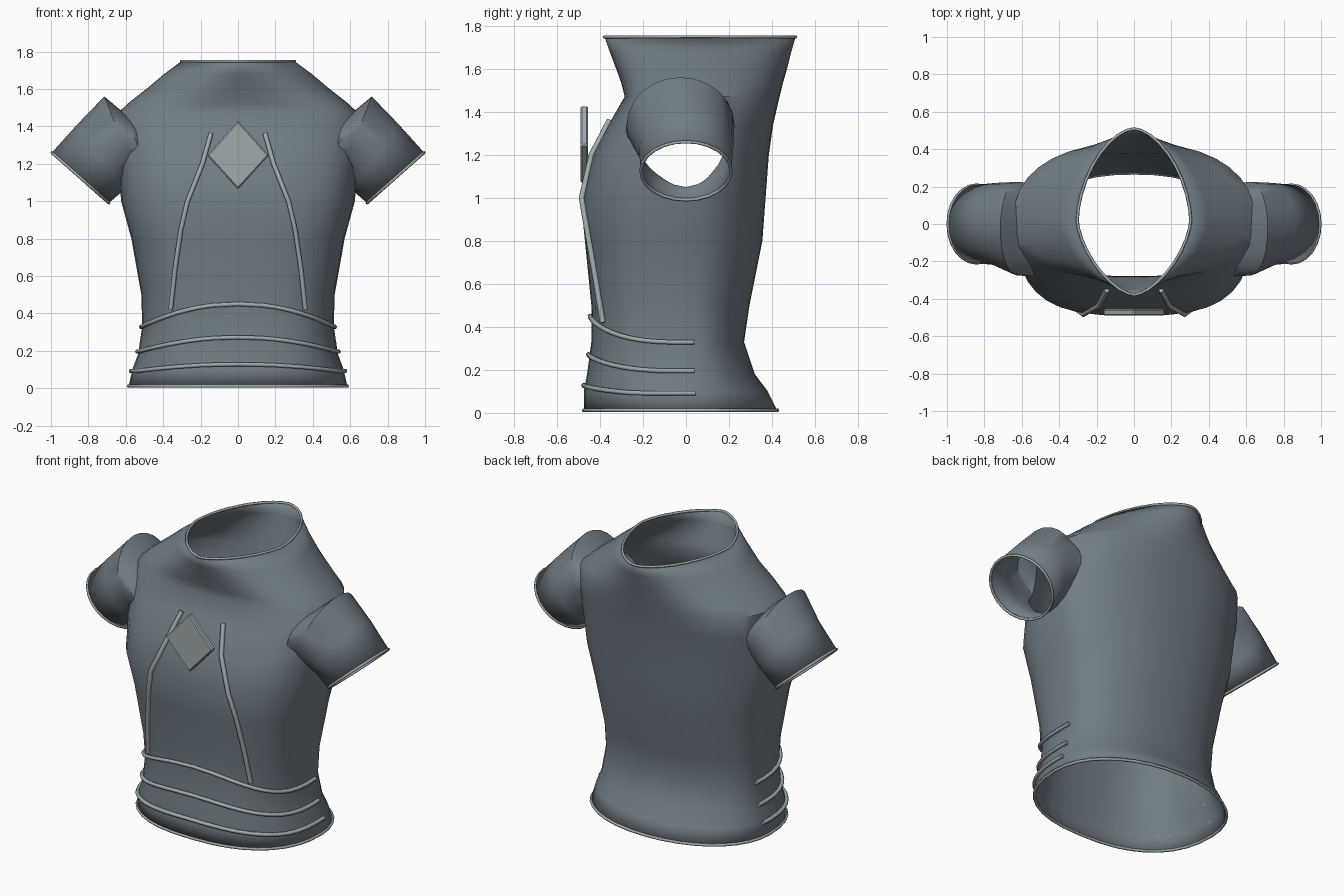
import bpy, bmesh, math
from mathutils import Vector

if "Cube" in bpy.data.objects:
    bpy.data.objects.remove(bpy.data.objects["Cube"])


def material(name, rgb):
    m = bpy.data.materials.new(name)
    m.diffuse_color = (*rgb, 1)
    m.use_nodes = True
    m.node_tree.nodes["Principled BSDF"].inputs["Base Color"].default_value = m.diffuse_color
    return m


CLOTH = material("slate cloth", (0.165, 0.205, 0.235))
TRIM = material("grey trim", (0.35, 0.41, 0.415))


def smooth(ob, angle=40):
    bpy.ops.object.select_all(action='DESELECT')
    bpy.context.view_layer.objects.active = ob
    ob.select_set(True)
    bpy.ops.object.shade_smooth_by_angle(angle=math.radians(angle))


def add(name, bm, mat):
    me = bpy.data.meshes.new(name)
    bmesh.ops.recalc_face_normals(bm, faces=bm.faces)
    bm.to_mesh(me)
    bm.free()
    ob = bpy.data.objects.new(name, me)
    bpy.context.collection.objects.link(ob)
    me.materials.append(mat)
    return ob


def loft(name, rings):
    """Closed solid through rings of points."""
    bm = bmesh.new()
    vs = [[bm.verts.new(p) for p in r] for r in rings]
    n = len(rings[0])
    for a, b in zip(vs, vs[1:]):
        for i in range(n):
            bm.faces.new((a[i], a[(i + 1) % n], b[(i + 1) % n], b[i]))
    for r in (vs[0], vs[-1]):
        bm.faces.new(r)
    return add(name, bm, CLOTH)


def tube(name, pts, radius, closed=False):
    cu = bpy.data.curves.new(name, 'CURVE')
    cu.dimensions = '3D'
    cu.bevel_depth = radius
    cu.bevel_resolution = 1
    cu.use_fill_caps = True
    sp = cu.splines.new('POLY')
    sp.points.add(len(pts) - 1)
    for q, p in zip(sp.points, pts):
        q.co = (*p, 1)
    sp.use_cyclic_u = closed
    cu.materials.append(TRIM)
    ob = bpy.data.objects.new(name, cu)
    bpy.context.collection.objects.link(ob)
    return ob


# Torso sections: height, half width, front y, back y, widest y,
# front squareness, back squareness
SECT = [
    (0.01, 0.585, -0.475, 0.425, 0.00, 2.4, 2.1), (0.10, 0.565, -0.475, 0.38, 0.00, 2.5, 2.1),
    (0.18, 0.535, -0.46, 0.32, 0.00, 2.6, 2.2), (0.33, 0.512, -0.44, 0.27, 0.00, 2.8, 2.3),
    (0.50, 0.517, -0.44, 0.295, 0.00, 3.0, 2.3), (0.80, 0.57, -0.47, 0.355, 0.00, 3.0, 2.3),
    (1.00, 0.625, -0.49, 0.37, 0.00, 3.0, 2.3), (1.20, 0.64, -0.435, 0.385, 0.00, 2.9, 2.4),
    (1.34, 0.645, -0.36, 0.405, 0.00, 2.8, 2.5), (1.47, 0.645, -0.285, 0.435, 0.02, 2.7, 2.3),
    (1.53, 0.58, -0.30, 0.45, 0.02, 2.4, 2.1), (1.60, 0.49, -0.325, 0.47, 0.02, 2.0, 1.95),
    (1.68, 0.395, -0.355, 0.49, 0.02, 1.75, 1.8), (1.75, 0.30, -0.38, 0.51, 0.02, 1.55, 1.7),
]


def section(z):
    for a, b in zip(SECT, SECT[1:]):
        if z <= b[0]:
            t = max(0, (z - a[0]) / (b[0] - a[0]))
            return [u + (v - u) * t for u, v in zip(a, b)]
    return SECT[-1]


def on_torso(z, ang, out=0.0):
    _, w, yf, yb, ym, nf, nb = section(z)
    c, s = math.cos(ang), math.sin(ang)
    n = nb if s > 0 else nf
    x = math.copysign(abs(c) ** (2 / n), c) * (w + out)
    d = (yb - ym if s > 0 else ym - yf) + out
    return Vector((x, ym + math.copysign(abs(s) ** (2 / n), s) * d, z))


SEG = 36
ANG = [2 * math.pi * i / SEG for i in range(SEG)]
shirt = loft("shirt", [[on_torso(s[0], a) for a in ANG] for s in SECT])


# Sleeves: top and bottom point (x, z), centre y, half depth
SLEEVE = [
    ((0.50, 1.42), (0.42, 1.20), -0.02, 0.17), ((0.62, 1.48), (0.47, 1.16), -0.03, 0.25),
    ((0.715, 1.56), (0.54, 1.12), -0.025, 0.25), ((0.86, 1.41), (0.61, 1.06), 0.0, 0.22),
    ((0.995, 1.26), (0.69, 0.99), 0.0, 0.21),
]


def sleeve_ring(side, top, bot, yc, d, n=24):
    pts = []
    for i in range(n):
        a = 2 * math.pi * i / n
        k = 0.5 + 0.5 * math.cos(a)
        pts.append(Vector((side * (bot[0] + (top[0] - bot[0]) * k),
                           yc + d * math.sin(a), bot[1] + (top[1] - bot[1]) * k)))
    return pts


# Join the sleeves to the torso as solids
helpers = []
for side, label in ((1, "left"), (-1, "right")):
    sl = loft(label + "_sleeve_solid", [sleeve_ring(side, *r) for r in SLEEVE])
    sl.hide_render = True
    helpers.append(sl)
    mod = shirt.modifiers.new(label, 'BOOLEAN')
    mod.operation = 'UNION'
    mod.solver = 'EXACT'
    mod.object = sl
    tube(label + "_cuff_trim", sleeve_ring(side, *SLEEVE[-1]), 0.008, True)

dg = bpy.context.evaluated_depsgraph_get()
joined = bpy.data.meshes.new_from_object(shirt.evaluated_get(dg))
shirt.modifiers.clear()
shirt.data = joined
for h in helpers:
    bpy.data.objects.remove(h)

# Open the neck, hem and cuffs by removing the flat end caps
cuff_n = Vector((0.27, 0, -0.305)).normalized()
bm = bmesh.new()
bm.from_mesh(joined)
bm.normal_update()
caps = []
for f in bm.faces:
    c = f.calc_center_median()
    p = Vector((abs(c.x), c.y, c.z))
    cuff = abs((p - Vector((0.8425, 0, 1.125))).dot(cuff_n)) < 0.004 and p.x > 0.65 \
        and abs(Vector((abs(f.normal.x), 0, f.normal.z)).dot(cuff_n)) > 0.95
    if cuff or (abs(f.normal.z) > 0.99 and (c.z < 0.015 or c.z > 1.745)):
        caps.append(f)
bmesh.ops.delete(bm, geom=caps, context='FACES')
bm.to_mesh(joined)
bm.free()
smooth(shirt, 45)
sol = shirt.modifiers.new("thickness", 'SOLIDIFY')
sol.thickness = 0.006
sol.offset = -1

# Neck and hem piping
tube("neck_trim", [on_torso(1.748, a) for a in ANG], 0.008, True)
tube("hem_trim", [on_torso(0.012, a) for a in ANG], 0.009, True)

# Waist bands arching over the front, ending at the sides
for i, (zc, zs) in enumerate(((0.45, 0.32), (0.272, 0.195), (0.128, 0.092))):
    pts = []
    for k in range(25):
        a = math.pi - 0.1 + (math.pi + 0.2) * k / 24
        p = on_torso(zs, a)
        z = zs + (zc - zs) * max(0, 1 - (p.x / 0.53) ** 2)
        pts.append(on_torso(z, a, 0.006))
    tube("waist_band_%d" % (i + 1), pts, 0.012)

# Curved ribs resting on the chest
RIB = [(0.145, 1.36), (0.19, 1.20), (0.27, 1.0), (0.305, 0.85), (0.335, 0.65), (0.36, 0.42)]
for side, label in ((1, "left"), (-1, "right")):
    pts = []
    for x, z in RIB:
        _, w, yf, _, ym, n, _ = section(z)
        pts.append((side * x, ym - (ym - yf) * (1 - (x / w) ** n) ** (1 / n) - 0.008, z))
    tube(label + "_chest_rib", pts, 0.014)

# Diamond plate
bm = bmesh.new()
shape = [(0, 1.065), (0.165, 1.245), (0, 1.43), (-0.165, 1.245)]
f = bm.faces.new([bm.verts.new((x, -0.49, z)) for x, z in shape])
ext = bmesh.ops.extrude_face_region(bm, geom=[f])
bmesh.ops.translate(bm, vec=(0, 0.035, 0),
                    verts=[v for v in ext["geom"] if isinstance(v, bmesh.types.BMVert)])
plate = add("diamond_plate", bm, TRIM)
bev = plate.modifiers.new("bevel", 'BEVEL')
bev.width = 0.007
bev.segments = 1
